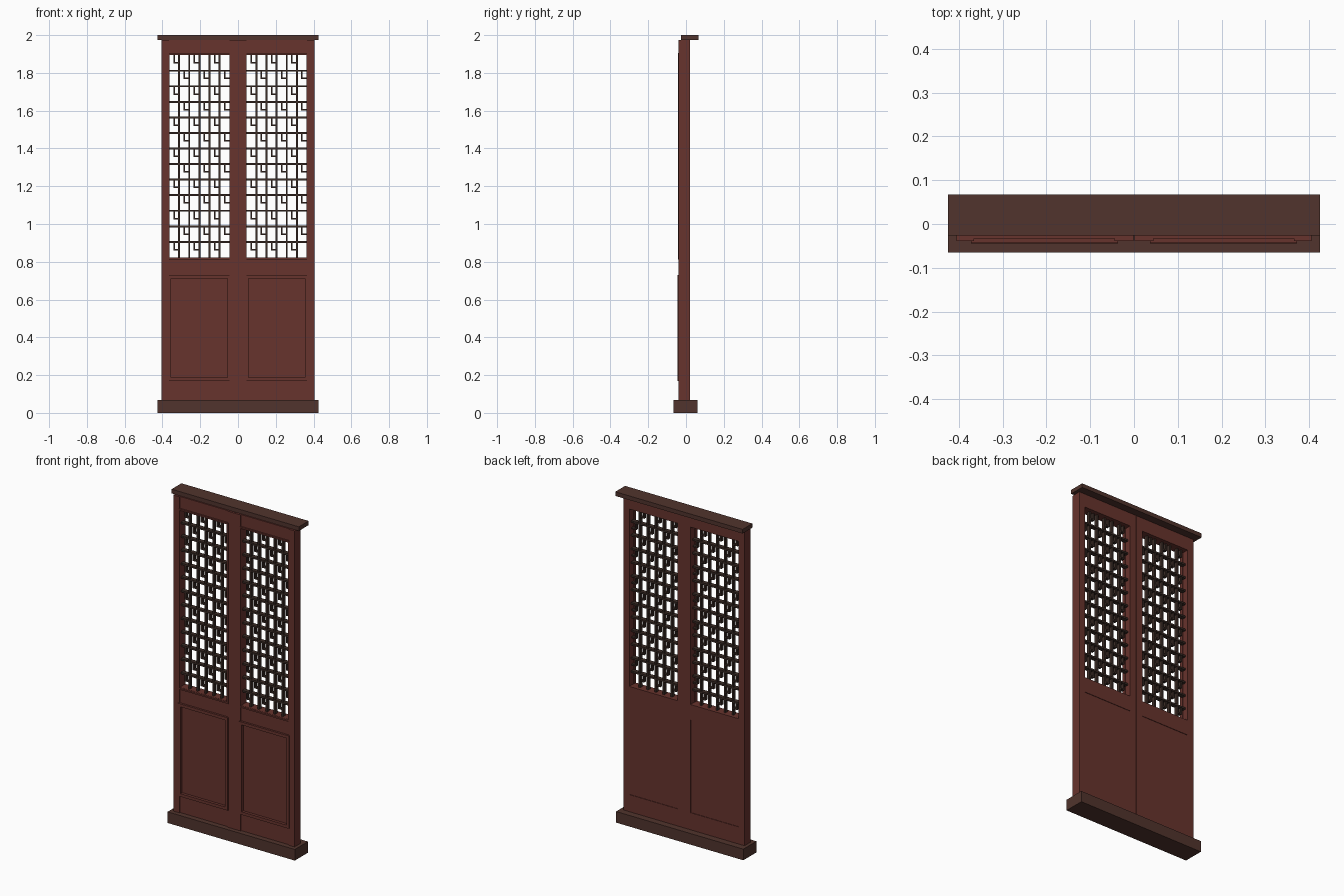
import bpy

cube = bpy.data.objects.get("Cube")
if cube:
    bpy.data.objects.remove(cube, do_unlink=True)


def material(name, color):
    m = bpy.data.materials.new(name)
    m.use_nodes = True
    m.diffuse_color = color
    m.node_tree.nodes["Principled BSDF"].inputs["Base Color"].default_value = color
    return m


RED = material("red brown wood", (0.135, 0.033, 0.026, 1))
DARK = material("dark brown wood", (0.082, 0.034, 0.026, 1))
LATTICE = material("lattice wood", (0.045, 0.026, 0.02, 1))


def boxes(name, mat, spans):
    """One object made of boxes, each given as (x0, x1, y0, y1, z0, z1)."""
    verts, faces = [], []
    for x0, x1, y0, y1, z0, z1 in spans:
        n = len(verts)
        verts += [(x, y, z) for z in (z0, z1)
                  for x, y in ((x0, y0), (x1, y0), (x1, y1), (x0, y1))]
        faces += [(n + 3, n + 2, n + 1, n), (n + 4, n + 5, n + 6, n + 7)]
        for i in range(4):
            j = (i + 1) % 4
            faces.append((n + i, n + j, n + 4 + j, n + 4 + i))
    mesh = bpy.data.meshes.new(name)
    mesh.from_pydata(verts, [], faces)
    mesh.materials.append(mat)
    obj = bpy.data.objects.new(name, mesh)
    bpy.context.collection.objects.link(obj)
    return obj


def border(x0, x1, y0, y1, z0, z1, w):
    """Four boxes forming a rectangular moulding of width w."""
    return [(x0, x0 + w, y0, y1, z0, z1), (x1 - w, x1, y0, y1, z0, z1),
            (x0 + w, x1 - w, y0, y1, z0, z0 + w),
            (x0 + w, x1 - w, y0, y1, z1 - w, z1)]


# Threshold and top cap
boxes("threshold", DARK, [(-0.425, 0.425, -0.065, 0.06, 0, 0.067)])
boxes("top_cap", DARK, [(-0.425, 0.425, -0.026, 0.067, 1.975, 2.0)])

BOTTOM, TOP = 0.067, 1.975
SILL, HEAD = 0.823, 1.894       # lattice opening heights
P0, P1 = 0.17, 0.73             # lower panel heights
INNER, OUTER = 0.044, 0.365     # opening edges measured from the centre
ROWS, COLS = 13, 6
BAR = 0.005                     # half thickness of a lattice bar

for side, sign in (("left", 1), ("right", -1)):
    a, b = sorted((sign * INNER, sign * OUTER))

    # Upright stiles
    stiles = []
    for p, q in ((0.001, INNER), (OUTER, 0.405)):
        x0, x1 = sorted((sign * p, sign * q))
        stiles.append((x0, x1, -0.039, 0.02, BOTTOM, TOP))
    boxes(side + "_door_stiles", RED, stiles)

    # Cross rails, set slightly behind the stiles
    boxes(side + "_door_rails", RED,
          [(a, b, -0.033, 0.02, z0, z1)
           for z0, z1 in ((BOTTOM, P0), (P1, SILL), (HEAD, TOP))])

    # Lower panel with raised moulding
    boxes(side + "_door_panel", RED, [(a, b, -0.028, 0.017, P0, P1)])
    boxes(side + "_panel_moulding", RED,
          border(a - 0.007, b + 0.007, -0.045, -0.027, P0, P1, 0.018))

    # Thin trim round the lattice opening
    boxes(side + "_lattice_trim", RED,
          border(a - 0.007, b + 0.007, -0.042, -0.02,
                 SILL - 0.01, HEAD + 0.01, 0.009))

    # Lattice grid
    dx, dz = (b - a) / COLS, (HEAD - SILL) / ROWS
    bars = [(a + i * dx - BAR, a + i * dx + BAR, -0.022, 0.0, SILL, HEAD)
            for i in range(1, COLS)]
    bars += [(a, b, -0.024, 0.002, SILL + j * dz - BAR, SILL + j * dz + BAR)
             for j in range(1, ROWS)]
    boxes(side + "_lattice_grid", LATTICE, bars)

    # Small hooks in alternating cells
    hooks = []
    for row in range(ROWS):
        for col in range(row % 2, COLS, 2):
            x, z = a + (col + 0.5) * dx, HEAD - (row + 0.5) * dz
            h = BAR * 0.8
            hooks.append((x - h, x + h, -0.02, -0.002, z - h, z + dz / 2))
            hooks.append((x + h, x + dx / 2, -0.02, -0.002, z - h, z + h))
    boxes(side + "_lattice_hooks", LATTICE, hooks)
